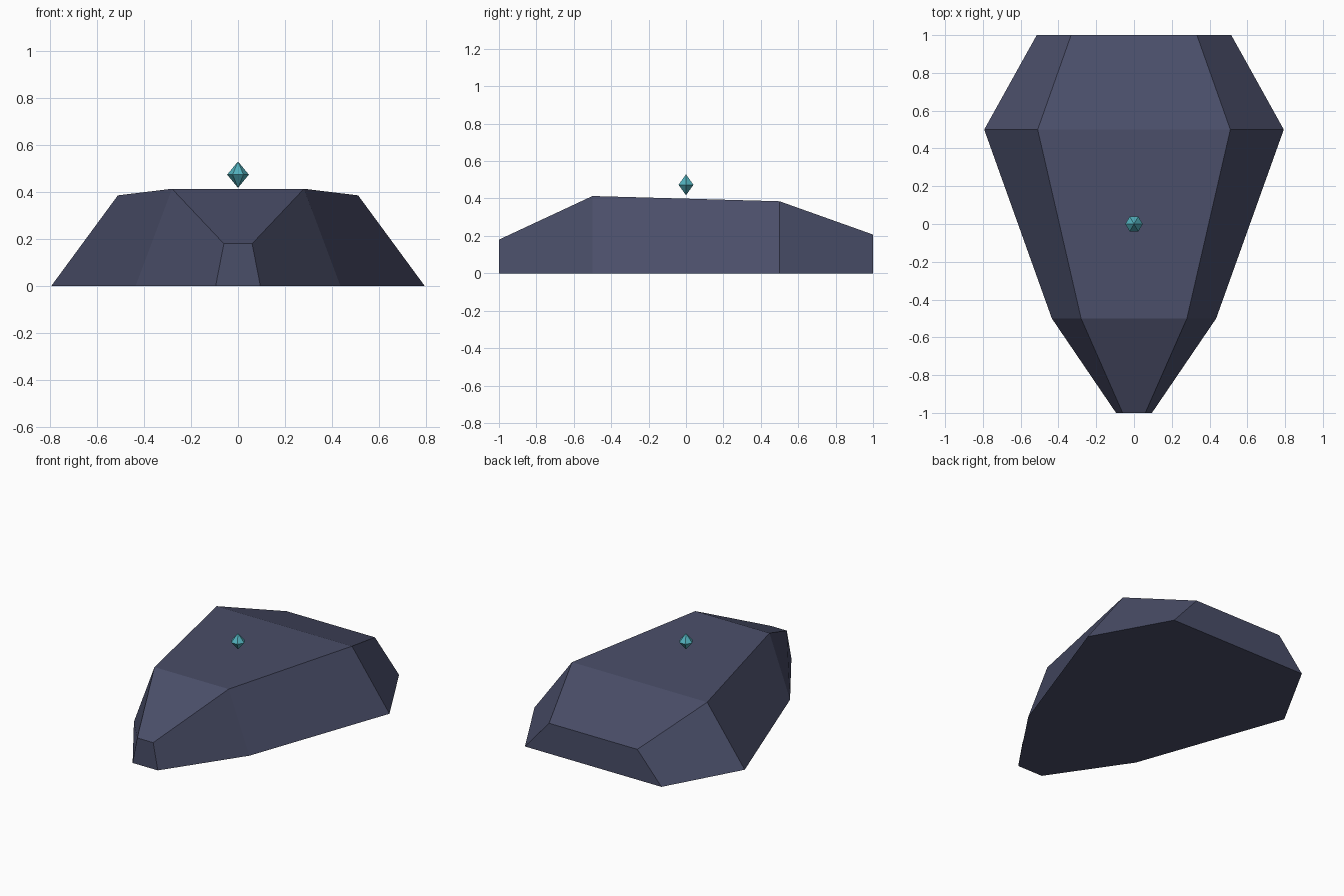
import bpy, bmesh, math

if "Cube" in bpy.data.objects:
    bpy.data.objects.remove(bpy.data.objects["Cube"])


def make_material(name, rgb):
    mat = bpy.data.materials.new(name)
    mat.diffuse_color = (*rgb, 1.0)
    mat.use_nodes = True
    mat.node_tree.nodes["Principled BSDF"].inputs["Base Color"].default_value = mat.diffuse_color
    return mat


def finish(bm, name, mat):
    bmesh.ops.recalc_face_normals(bm, faces=bm.faces[:])
    mesh = bpy.data.meshes.new(name)
    bm.to_mesh(mesh)
    bm.free()
    mesh.materials.append(mat)
    obj = bpy.data.objects.new(name, mesh)
    bpy.context.collection.objects.link(obj)
    return obj


slate = make_material("dark slate", (0.0685, 0.0762, 0.141))
teal = make_material("teal crystal", (0.0844, 0.434, 0.503))

# Hull: trapezoid sections lofted from nose to tail
# (y, half width at base, half width at deck, deck height)
sections = [
    (-1.0, 0.095, 0.06, 0.18),
    (-0.5, 0.435, 0.28, 0.413),
    (0.5, 0.793, 0.51, 0.385),
    (1.0, 0.515, 0.333, 0.207),
]
bm = bmesh.new()
rings = []
for y, base, deck, height in sections:
    corners = [(-base, 0), (base, 0), (deck, height), (-deck, height)]
    rings.append([bm.verts.new((x, y, z)) for x, z in corners])
for a, b in zip(rings, rings[1:]):
    for i in range(4):
        j = (i + 1) % 4
        bm.faces.new((a[i], a[j], b[j], b[i]))
bm.faces.new(rings[0])
bm.faces.new(rings[-1])
finish(bm, "hull", slate)

# Floating crystal: six-sided double pyramid
bm = bmesh.new()
top = bm.verts.new((0, 0, 0.529))
bottom = bm.verts.new((0, 0, 0.417))
ring = [bm.verts.new((0.046 * math.cos(k * math.pi / 3),
                      0.046 * math.sin(k * math.pi / 3), 0.473)) for k in range(6)]
for k in range(6):
    a, b = ring[k], ring[(k + 1) % 6]
    bm.faces.new((a, b, top))
    bm.faces.new((b, a, bottom))
finish(bm, "floating_crystal", teal)
